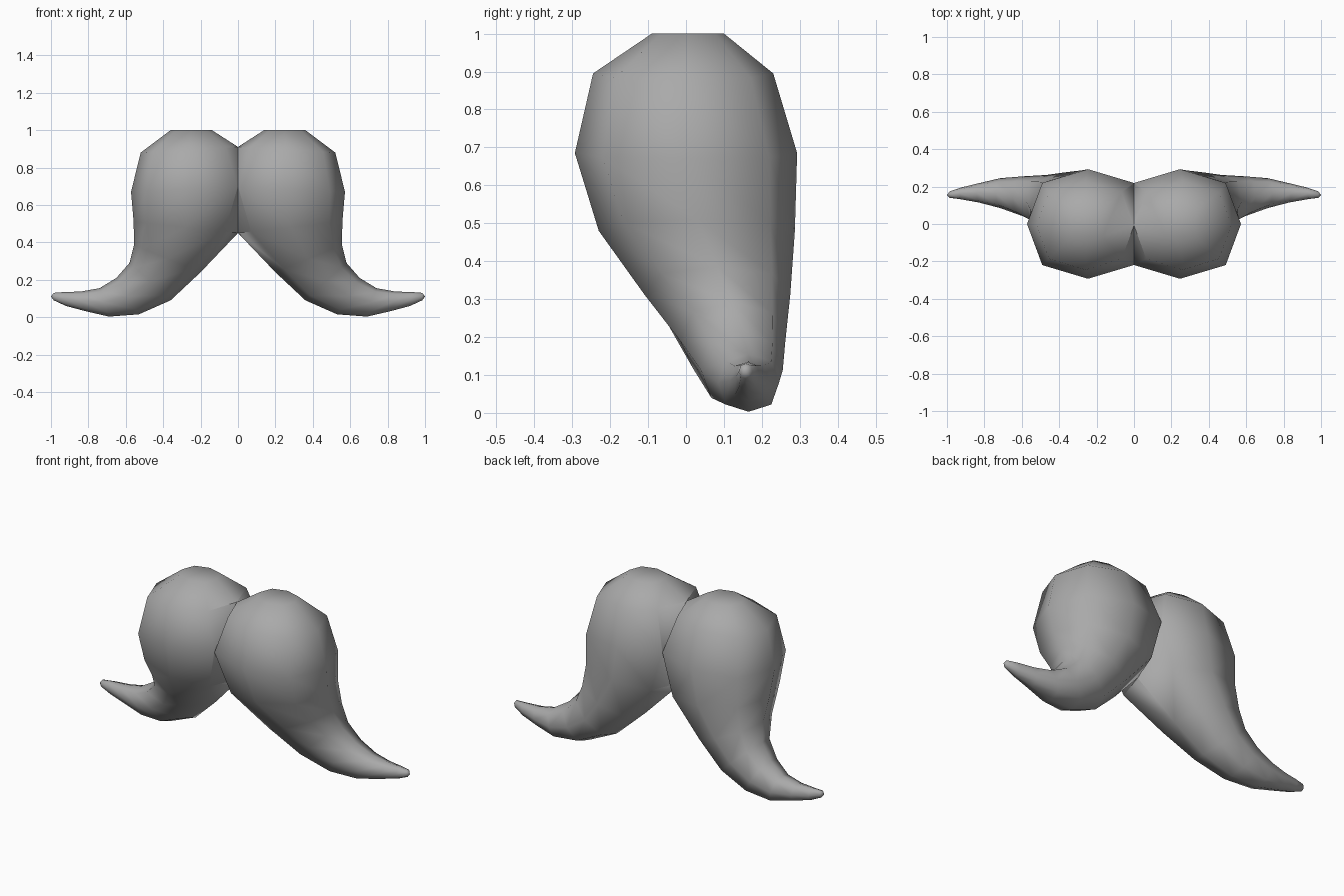
import bpy, bmesh, math

if "Cube" in bpy.data.objects:
    bpy.data.objects.remove(bpy.data.objects["Cube"])

grey = bpy.data.materials.new("hair grey")
grey.diffuse_color = (0.4, 0.4, 0.4, 1)
grey.use_nodes = True
grey.node_tree.nodes["Principled BSDF"].inputs["Base Color"].default_value = grey.diffuse_color

# Sections of one half: outer x, z; inner x, z; front y, back y
SECTIONS = [
    (0.36, 1.00, 0.14, 1.00, -0.09, 0.10),
    (0.52, 0.88, 0.00, 0.91, -0.245, 0.23),
    (0.572, 0.67, -0.08, 0.70, -0.293, 0.293),
    (0.558, 0.51, 0.00, 0.45, -0.23, 0.287),
    (0.556, 0.385, 0.20, 0.24, -0.11, 0.275),
    (0.58, 0.29, 0.36, 0.09, -0.015, 0.262),
    (0.65, 0.21, 0.53, 0.015, 0.04, 0.255),
    (0.74, 0.155, 0.69, 0.003, 0.085, 0.245),
    (0.84, 0.137, 0.82, 0.033, 0.115, 0.218),
    (0.93, 0.134, 0.92, 0.06, 0.132, 0.195),
    (0.985, 0.13, 0.985, 0.09, 0.14, 0.175),
]
SIDES = 8


def ring(bm, sec):
    ox, oz, ix, iz, y0, y1 = sec
    verts = []
    for i in range(SIDES):
        a = 2 * math.pi * i / SIDES
        k = 1.06 if i % 2 else 1.0          # slightly squared section
        c, s = math.cos(a) * k, math.sin(a) * k
        verts.append(bm.verts.new(((ox + ix) / 2 + c * (ox - ix) / 2,
                                   (y0 + y1) / 2 + s * (y1 - y0) / 2,
                                   (oz + iz) / 2 + c * (oz - iz) / 2)))
    return verts


# Loft one half of the moustache
bm = bmesh.new()
rings = [ring(bm, s) for s in SECTIONS]
for a, b in zip(rings, rings[1:]):
    for i in range(SIDES):
        j = (i + 1) % SIDES
        bm.faces.new((a[i], a[j], b[j], b[i]))

# Top cap and pointed tip
bm.faces.new(rings[0])
tip = bm.verts.new((1.0, 0.155, 0.11))
for i in range(SIDES):
    bm.faces.new((rings[-1][i], rings[-1][(i + 1) % SIDES], tip))

# Trim the half at the centre line
bmesh.ops.bisect_plane(bm, geom=bm.verts[:] + bm.edges[:] + bm.faces[:],
                       plane_co=(0, 0, 0), plane_no=(1, 0, 0), clear_inner=True)
bmesh.ops.recalc_face_normals(bm, faces=bm.faces[:])
for f in bm.faces:
    f.smooth = True
mesh = bpy.data.meshes.new("moustache")
bm.to_mesh(mesh)
bm.free()
mesh.materials.append(grey)
obj = bpy.data.objects.new("moustache", mesh)
bpy.context.collection.objects.link(obj)

# Mirror to the other side, leaving a crease at the seam
mirror = obj.modifiers.new("mirror", 'MIRROR')
mirror.use_mirror_merge = False
